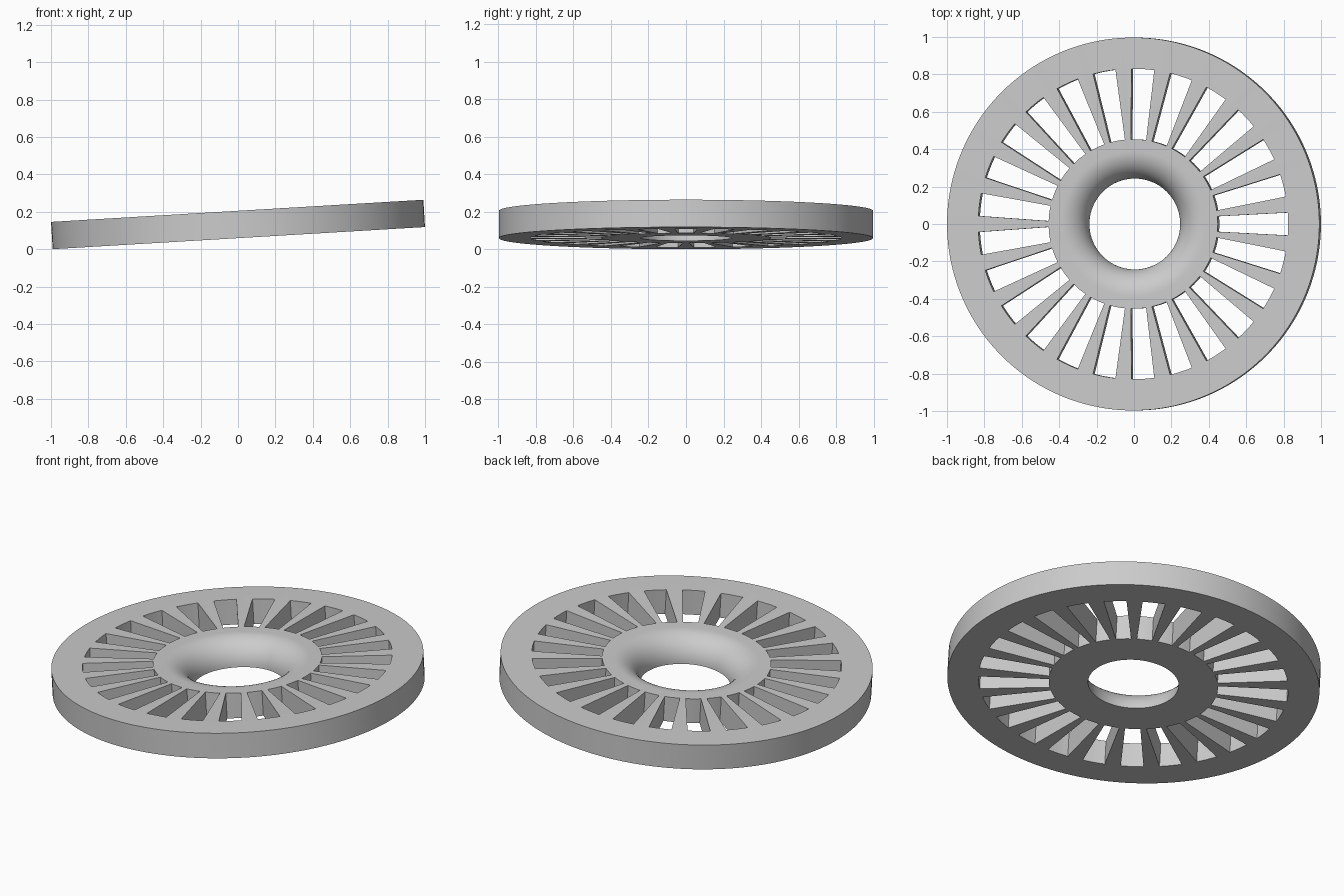
import bpy, bmesh, math
from math import sin, cos, pi, radians
from mathutils import Matrix

cube = bpy.data.objects.get("Cube")
if cube:
    bpy.data.objects.remove(cube, do_unlink=True)

RIM, BORE, H = 0.997, 0.243, 0.146
SLOT_IN, SLOT_OUT, SLOTS = 0.453, 0.83, 25
SEGMENTS = 150

grey = bpy.data.materials.new("plain grey")
grey.use_nodes = True
colour = (0.6, 0.6, 0.6, 1)
grey.diffuse_color = colour
grey.node_tree.nodes["Principled BSDF"].inputs["Base Color"].default_value = colour


def make_object(name, bm):
    bmesh.ops.recalc_face_normals(bm, faces=bm.faces)
    mesh = bpy.data.meshes.new(name)
    bm.to_mesh(mesh)
    bm.free()
    obj = bpy.data.objects.new(name, mesh)
    bpy.context.collection.objects.link(obj)
    mesh.materials.append(grey)
    return obj


# Disc body: turned profile with a quarter-round funnel into the bore
steps = 14
profile = [(RIM, -H / 2), (RIM, H / 2)]
for i in range(steps + 1):
    a = pi / 2 * i / steps
    profile.append((BORE + H * (1 - sin(a)), -H / 2 + H * cos(a)))
bm = bmesh.new()
rings = []
for s in range(SEGMENTS):
    a = 2 * pi * s / SEGMENTS
    rings.append([bm.verts.new((r * cos(a), r * sin(a), z)) for r, z in profile])
for s, ring in enumerate(rings):
    after = rings[(s + 1) % SEGMENTS]
    for i in range(len(profile)):
        j = (i + 1) % len(profile)
        bm.faces.new((ring[i], after[i], after[j], ring[j]))
disc = make_object("slotted_disc", bm)


# Slot cutters: tapered openings with curved ends
def arc(radius, half_width):
    half = math.asin(half_width / radius)
    return [(radius * cos(half * t / 2), radius * sin(half * t / 2)) for t in range(-2, 3)]


outline = arc(SLOT_OUT, 0.061) + arc(SLOT_IN, 0.041)[::-1]
bm = bmesh.new()
for k in range(SLOTS):
    turn = Matrix.Rotation(2 * pi * k / SLOTS, 4, 'Z')
    low = [bm.verts.new((x, y, -H)) for x, y in outline]
    face = bm.faces.new(low)
    out = bmesh.ops.extrude_face_region(bm, geom=[face])
    high = [v for v in out["geom"] if isinstance(v, bmesh.types.BMVert)]
    bmesh.ops.translate(bm, verts=high, vec=(0, 0, 2 * H))
    bmesh.ops.transform(bm, matrix=turn, verts=low + high)
cutter = make_object("slot_cutter", bm)
cutter.hide_render = True

# Cut the slots, then shade
bpy.ops.object.select_all(action='DESELECT')
disc.select_set(True)
bpy.context.view_layer.objects.active = disc
cut = disc.modifiers.new("slots", 'BOOLEAN')
cut.operation = 'DIFFERENCE'
cut.solver = 'EXACT'
cut.object = cutter
bpy.ops.object.modifier_apply(modifier=cut.name)
bpy.data.objects.remove(cutter, do_unlink=True)
bpy.ops.object.shade_smooth_by_angle(angle=radians(30))

# Tilt the disc up towards +x and rest its low edge on the ground
tilt = radians(3.4)
disc.rotation_euler = (0, -tilt, 0)
disc.location.z = RIM * sin(tilt) + H / 2 * cos(tilt)
